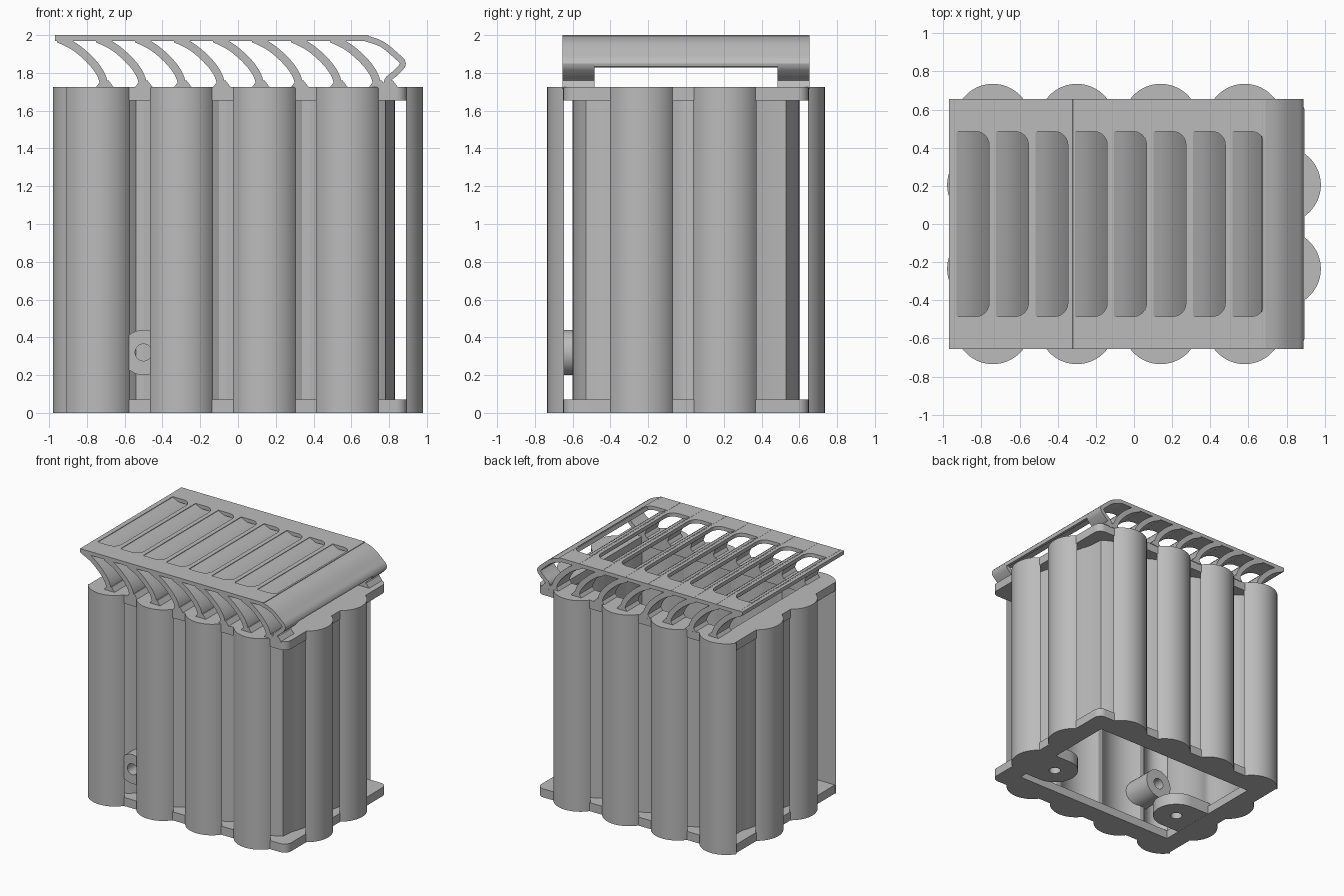
import bpy, bmesh, math
from mathutils import Matrix, Vector

cube = bpy.data.objects.get("Cube")
if cube:
    bpy.data.objects.remove(cube, do_unlink=True)

GREY = (0.5, 0.5, 0.5, 1)
mat = bpy.data.materials.new("light grey")
mat.use_nodes = True
mat.diffuse_color = GREY
mat.node_tree.nodes["Principled BSDF"].inputs["Base Color"].default_value = GREY

# Standing frame sizes
HX, HY = 0.895, 0.65
TOP, RIM = 1.725, 0.07
FRONT_X = [-0.74 + 0.44 * i for i in range(4)]
SIDE_Y = [-0.235, 0.205]
Y_OUT, Y_IN = 0.655, 0.485
UPRIGHT = Matrix.Rotation(math.pi / 2, 4, 'X')


def prism(name, loops, low, high, matrix=None):
    """Extrude an outline (with optional hole outlines) from low to high."""
    bm = bmesh.new()
    edges = []
    for loop in loops:
        vs = [bm.verts.new((p[0], p[1], low)) for p in loop]
        if len(loops) == 1:
            bm.faces.new(vs)
        else:
            edges += [bm.edges.new((vs[i - 1], vs[i])) for i in range(len(vs))]
    if edges:
        bmesh.ops.triangle_fill(bm, use_beauty=True, edges=edges)
    ext = bmesh.ops.extrude_face_region(bm, geom=bm.faces[:])
    moved = [g for g in ext["geom"] if isinstance(g, bmesh.types.BMVert)]
    bmesh.ops.translate(bm, verts=moved, vec=(0, 0, high - low))
    if matrix:
        bm.transform(matrix)
    bmesh.ops.recalc_face_normals(bm, faces=bm.faces[:])
    me = bpy.data.meshes.new(name)
    bm.to_mesh(me)
    bm.free()
    me.materials.append(mat)
    ob = bpy.data.objects.new(name, me)
    bpy.context.collection.objects.link(ob)
    bpy.ops.object.select_all(action='DESELECT')
    ob.select_set(True)
    bpy.context.view_layer.objects.active = ob
    bpy.ops.object.shade_smooth_by_angle(angle=math.radians(30))
    return ob


def arc(cx, cy, r, a0, a1, n):
    return [(cx + r * math.cos(math.radians(a0 + (a1 - a0) * i / n)),
             cy + r * math.sin(math.radians(a0 + (a1 - a0) * i / n))) for i in range(n + 1)]


def circle(cx, cy, r, n=32):
    return arc(cx, cy, r, 0, 360, n)[:-1]


def rectangle(hx, hy):
    return [(-hx, -hy), (hx, -hy), (hx, hy), (-hx, hy)]


def ribbon(points, half):
    """Closed outline of constant width around a smooth path."""
    pts = [Vector(p) for p in points]
    left, right = [], []
    for i, p in enumerate(pts):
        d = (pts[min(i + 1, len(pts) - 1)] - pts[max(i - 1, 0)]).normalized()
        side = Vector((-d.y, d.x)) * half
        left.append(p + side)
        right.append(p - side)
    return left + right[::-1]


def smooth_path(points, steps=4):
    """Catmull-Rom refinement of a short path."""
    p = [Vector(q) for q in points]
    p = [2 * p[0] - p[1]] + p + [2 * p[-1] - p[-2]]
    out = []
    for a, b, c, d in zip(p, p[1:], p[2:], p[3:]):
        for s in range(steps):
            t = s / steps
            out.append(0.5 * (2 * b + (c - a) * t + (2 * a - 5 * b + 4 * c - d) * t * t
                              + (3 * b - a - 3 * c + d) * t ** 3))
    return out + [p[-2]]


# Outer columns: rounded slats on all four sides
R = 0.2
cap = math.degrees(math.acos(0.11 / R))
for i, x in enumerate(FRONT_X):
    prism(f"front_column_{i}", [arc(x, -0.535, R, 270 - cap, 270 + cap, 24)], 0, TOP)
    prism(f"back_column_{i}", [arc(x, 0.535, R, 90 - cap, 90 + cap, 24)], 0, TOP)
for i, y in enumerate(SIDE_Y):
    prism(f"left_column_{i}", [arc(0.78, y, R, -cap, cap, 24)], 0, TOP)
    prism(f"right_column_{i}", [arc(-0.78, y, R, 180 - cap, 180 + cap, 24)], 0, TOP)

# Top and bottom rims, rounded at the +x corners
c = 0.06
outer = ([(-HX, HY), (-HX, -HY)] + arc(HX - c, -HY + c, c, -90, 0, 6)
         + arc(HX - c, HY - c, c, 0, 90, 6))
for name, z in (("bottom_rim", 0), ("top_rim", TOP - RIM)):
    prism(name, [outer, rectangle(0.74, 0.485)], z, z + RIM)


# Inner liner: thin box wall with shallow bulges behind each column
def bulge(start, end, depth, n=8):
    a, b = Vector(start), Vector(end)
    d = (b - a).normalized()
    out = Vector((d.y, -d.x))
    return [a.lerp(b, i / n) + out * depth * (1 - (2 * i / n - 1) ** 2) for i in range(n + 1)]


W, LX, LY = 0.2, 0.79, 0.53
liner = []
for x in FRONT_X:
    liner += bulge((max(x - W, -LX), -LY), (x + W, -LY), 0.07)
for y in SIDE_Y:
    liner += bulge((LX, y - W), (LX, y + W), 0.04)
for x in FRONT_X[::-1]:
    liner += bulge((x + W, LY), (max(x - W, -LX), LY), 0.07)
for y in SIDE_Y[::-1]:
    liner += bulge((-LX, y + W), (-LX, y - W), 0.04)
inner = [(p.x * 0.96, p.y * 0.94) for p in liner]
prism("inner_liner", [liner, inner], 0.01, TOP - 0.01)

# Screw tabs under the base
for name, x, y, s in (("left_screw_tab", 0.6, -0.24, 1), ("right_screw_tab", -0.57, -0.17, -1)):
    r = 0.18
    tab = arc(x, y, r, 90, 270, 20) if s > 0 else arc(x, y, r, -90, 90, 20)
    tab += [(s * 0.76, y - s * r), (s * 0.76, y + s * r)]
    prism(name, [tab, circle(x, y, 0.045, 20)], 0.001, 0.1)

# Cable boss reaching inward from the front wall
prism("cable_boss", [circle(-0.5, 0.32, 0.12), circle(-0.5, 0.32, 0.045, 20)],
      0.3, 0.65, UPRIGHT)

# Louvre blades: full depth above, legs only at both sides below
PITCH, CUT = 0.2065, 1.83
blade = smooth_path([(-0.95, 1.982), (-0.86, 1.935), (-0.775, 1.86), (-0.725, 1.79), (-0.705, 1.72)])
nose = smooth_path([(0.67, 1.985), (0.76, 1.953), (0.835, 1.893), (0.873, 1.85),
                    (0.84, 1.805), (0.79, 1.76), (0.80, 1.72)])


def bar(name, path, half):
    upper = [p for p in path if p.y >= CUT]
    prism(name + "_span", [ribbon(upper, half)], -Y_IN, Y_IN, UPRIGHT)
    for side, lo in (("front", Y_IN), ("back", -Y_OUT)):
        prism(f"{name}_{side}_leg", [ribbon(path, half)], lo, lo + Y_OUT - Y_IN, UPRIGHT)
        # Flared foot
        f = path[-1]
        foot = [(f.x - 0.05, TOP - 0.005), (f.x + 0.05, TOP - 0.005),
                (f.x + 0.02, TOP + 0.035), (f.x - 0.02, TOP + 0.035)]
        prism(f"{name}_{side}_foot", [foot], lo, lo + Y_OUT - Y_IN, UPRIGHT)


for k in range(8):
    bar(f"louvre_{k}", [p + Vector((k * PITCH, 0)) for p in blade], 0.021)
bar("louvre_nose", nose, 0.016)

# Flat roof plate with a row of slots rounded on one end
slots = []
r = 0.07
for k in range(8):
    x0, x1 = -0.93 + k * PITCH, -0.76 + k * PITCH
    slots.append([(x0, Y_IN), (x0, -Y_IN)] + arc(x1 - r, -Y_IN + r, r, -90, 0, 6)
                 + arc(x1 - r, Y_IN - r, r, 0, 90, 6))
plate = [(-0.97, -Y_OUT), (0.69, -Y_OUT), (0.69, Y_OUT), (-0.97, Y_OUT)]
prism("roof_plate", [plate] + slots, 1.97, 2.0)
